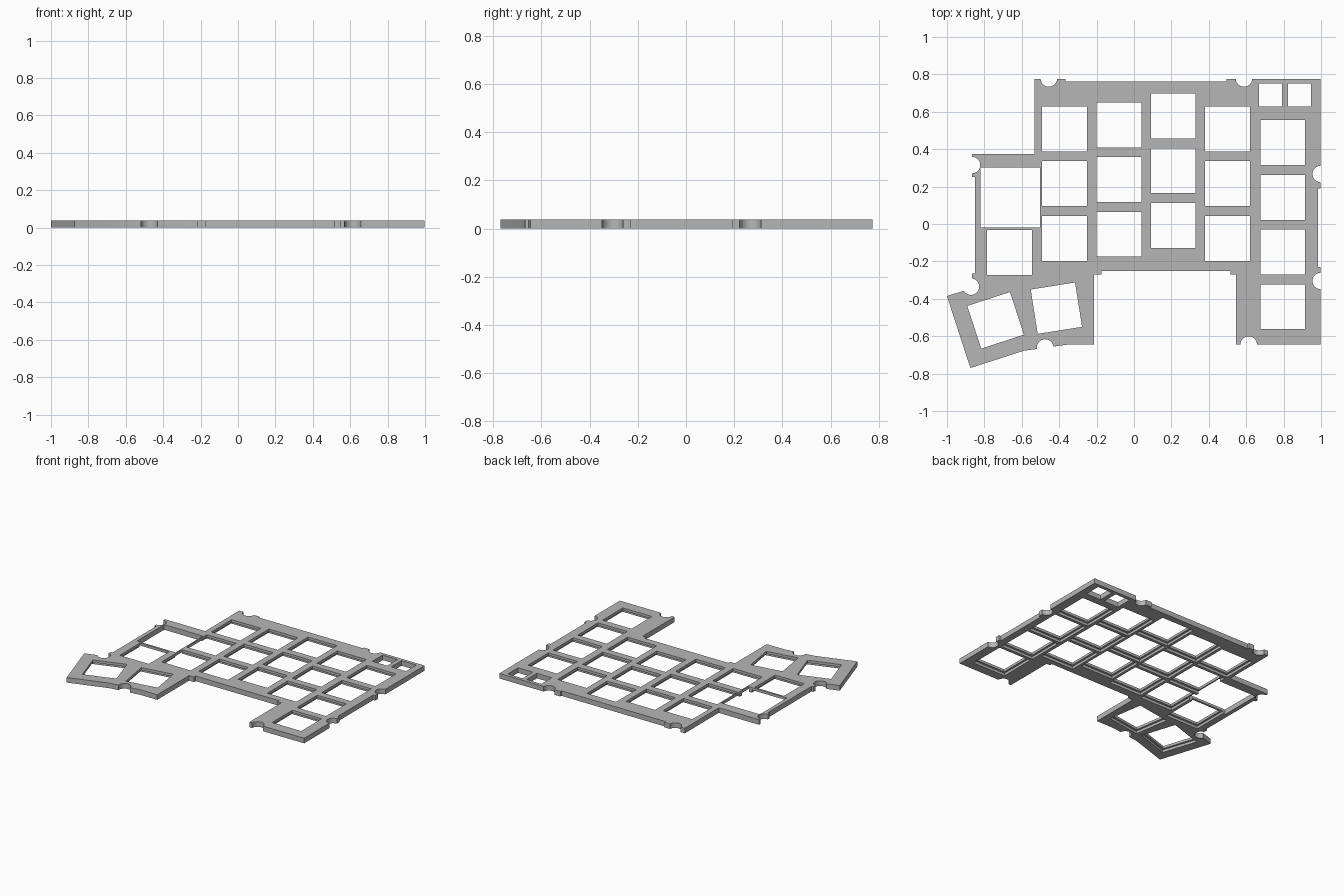
import bpy, bmesh, math
from mathutils import Matrix, Vector

if "Cube" in bpy.data.objects:
    bpy.data.objects.remove(bpy.data.objects["Cube"], do_unlink=True)

THICK = 0.038      # plate height
LIP = 0.019        # upper lip that holds each switch
KEY = 0.24         # switch opening
PITCH = 0.2925     # row spacing
RELIEF = 0.015     # extra width of the pocket below the lip

grey = bpy.data.materials.new("plate grey")
grey.use_nodes = True
grey.diffuse_color = (0.47, 0.47, 0.47, 1)
grey.node_tree.nodes["Principled BSDF"].inputs["Base Color"].default_value = (0.47, 0.47, 0.47, 1)


def make_object(name, bm):
    mesh = bpy.data.meshes.new(name)
    bmesh.ops.recalc_face_normals(bm, faces=bm.faces)
    bm.to_mesh(mesh)
    bm.free()
    mesh.materials.append(grey)
    obj = bpy.data.objects.new(name, mesh)
    bpy.context.scene.collection.objects.link(obj)
    return obj


def add_box(bm, x, y, w, h, z0, z1, angle=0):
    matrix = (Matrix.Translation((x, y, (z0 + z1) / 2))
              @ Matrix.Rotation(math.radians(angle), 4, 'Z')
              @ Matrix.Diagonal((w, h, z1 - z0, 1)))
    bmesh.ops.create_cube(bm, size=1, matrix=matrix)


# Plate outline, clockwise from the back left corner
outline = [
    (-0.533, 0.775), (-0.365, 0.775), (-0.365, 0.762), (0.495, 0.762),
    (0.495, 0.775), (0.998, 0.775), (0.998, 0.19), (0.983, 0.19),
    (0.983, -0.23), (0.998, -0.23), (0.998, -0.645), (0.545, -0.645),
    (0.545, -0.27), (0.515, -0.27), (0.515, -0.25), (-0.175, -0.25),
    (-0.175, -0.27), (-0.215, -0.27), (-0.215, -0.645), (-0.355, -0.645),
    (-0.59, -0.678), (-0.875, -0.77), (-1.0, -0.385), (-0.865, -0.343),
    (-0.865, -0.265), (-0.85, -0.265), (-0.85, 0.25), (-0.865, 0.25),
    (-0.865, 0.375), (-0.533, 0.375),
]
bm = bmesh.new()
base = bm.faces.new([bm.verts.new((x, y, 0)) for x, y in outline])
top = bmesh.ops.extrude_face_region(bm, geom=[base])
bmesh.ops.translate(bm, vec=Vector((0, 0, THICK)),
                    verts=[v for v in top["geom"] if isinstance(v, bmesh.types.BMVert)])
plate = make_object("switch_plate", bm)

# Switch positions: columns, inner key and two turned thumb keys
keys = [(-0.665, -0.153, 0), (-0.74, -0.515, 18), (-0.415, -0.45, 9)]
for x, y, count in [(-0.372, 0.508, 3), (-0.08, 0.53, 3), (0.21, 0.577, 3),
                    (0.50, 0.508, 3), (0.795, 0.435, 4)]:
    keys += [(x, y - PITCH * row, 0) for row in range(count)]

# Through holes: switches, large square and two small sockets
holes = bmesh.new()
for x, y, angle in keys:
    add_box(holes, x, y, KEY, KEY, -0.1, 0.1, angle)
add_box(holes, -0.661, 0.141, 0.318, 0.32, -0.1, 0.1)
for x in (0.73, 0.885):
    add_box(holes, x, 0.689, 0.122, 0.122, -0.1, 0.1)

# Wider pockets under the switch lips
pockets = bmesh.new()
for x, y, angle in keys:
    size = KEY + 2 * RELIEF
    add_box(pockets, x, y, size, size, -0.1, THICK - LIP, angle)

# Round screw notches along the rim
notches = bmesh.new()
for x, y in [(-0.455, 0.778), (0.588, 0.778), (0.998, 0.267), (0.998, -0.305),
             (0.613, -0.645), (-0.475, -0.66), (-0.872, -0.335), (-0.866, 0.315)]:
    bmesh.ops.create_cone(notches, cap_ends=True, segments=40, radius1=0.044,
                          radius2=0.044, depth=0.2, matrix=Matrix.Translation((x, y, 0)))

# Cut everything out of the plate
cutters = [make_object("switch_hole_cutter", holes),
           make_object("pocket_cutter", pockets),
           make_object("screw_notch_cutter", notches)]
for cutter in cutters:
    cutter.hide_render = True
    mod = plate.modifiers.new(cutter.name, 'BOOLEAN')
    mod.operation = 'DIFFERENCE'
    mod.solver = 'EXACT'
    mod.object = cutter

bpy.context.view_layer.objects.active = plate
plate.select_set(True)
for mod in list(plate.modifiers):
    bpy.ops.object.modifier_apply(modifier=mod.name)
for cutter in cutters:
    bpy.data.objects.remove(cutter, do_unlink=True)
bpy.ops.object.shade_smooth_by_angle(angle=math.radians(30))
